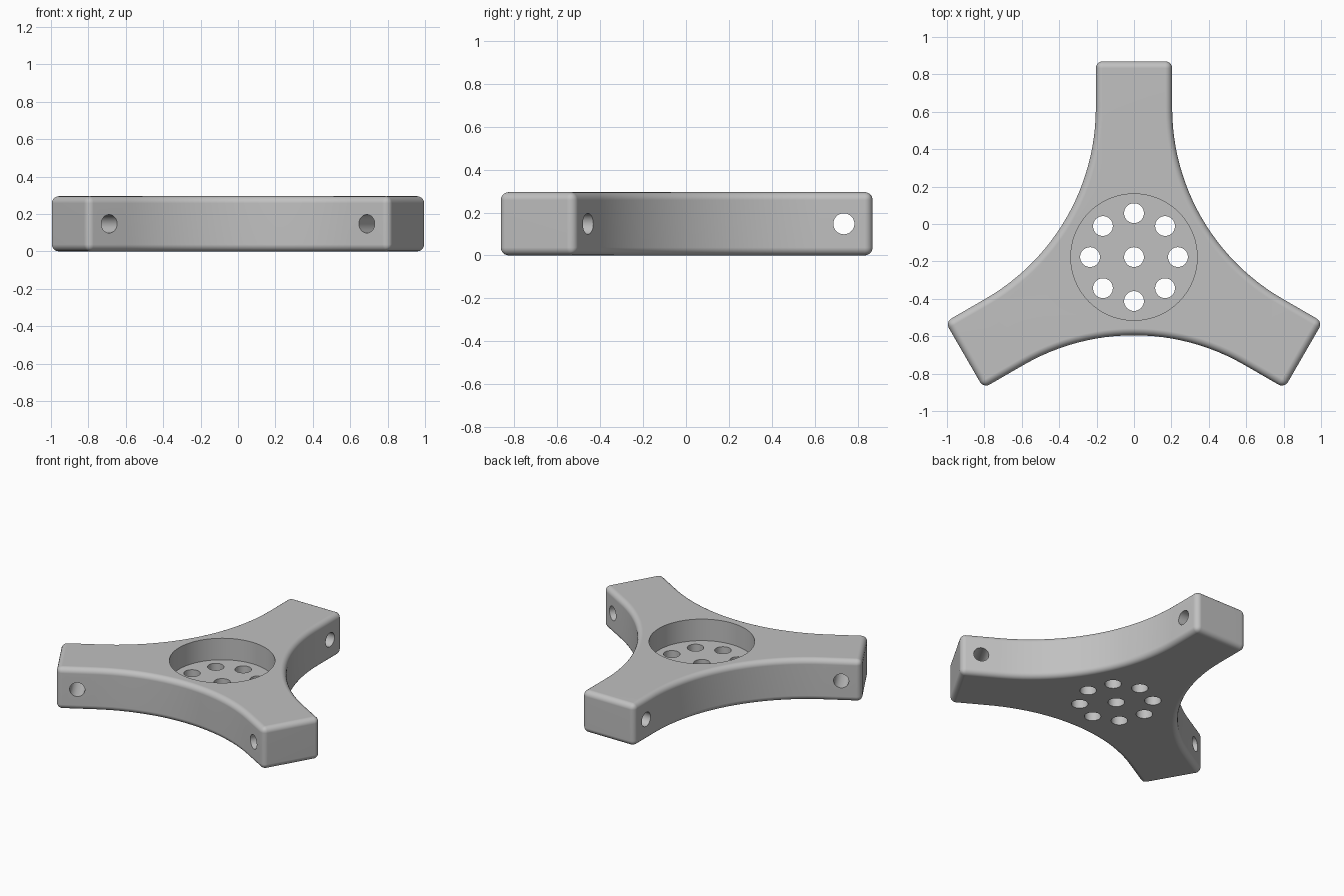
import bpy
import bmesh
from math import sin, cos, pi, sqrt, radians
from mathutils import Matrix, Vector

if "Cube" in bpy.data.objects:
    bpy.data.objects.remove(bpy.data.objects["Cube"], do_unlink=True)

HEIGHT = 0.295
HALF_WIDTH = 0.204      # half the width of an arm
REACH = 1.047           # hub centre to arm end
WAIST = 0.418           # hub centre to the middle of each curved side
FILLET = 0.037
HUB = Vector((0, -0.177, 0))
ARC_STEPS = 24

grey = bpy.data.materials.new("grey plastic")
grey.use_nodes = True
colour = (0.53, 0.53, 0.53, 1)
grey.diffuse_color = colour
grey.node_tree.nodes["Principled BSDF"].inputs["Base Color"].default_value = colour


def make_object(name, bm):
    mesh = bpy.data.meshes.new(name)
    bm.to_mesh(mesh)
    bm.free()
    mesh.materials.append(grey)
    obj = bpy.data.objects.new(name, mesh)
    bpy.context.collection.objects.link(obj)
    return obj


def add_cylinder(bm, radius, depth, matrix, sides=40):
    bmesh.ops.create_cone(bm, cap_ends=True, segments=sides, radius1=radius,
                          radius2=radius, depth=depth, matrix=matrix)


# Outline of one third: arm end corners, then the arc tangent to both arms
arc_centre = (WAIST - HALF_WIDTH) / (1 - cos(pi / 6))
arc_radius = arc_centre - WAIST
centre = Vector((arc_centre * cos(pi / 6), arc_centre * sin(pi / 6), 0))
third = [Vector((-HALF_WIDTH, REACH, 0)), Vector((HALF_WIDTH, REACH, 0))]
for i in range(ARC_STEPS + 1):
    a = pi + radians(60) * i / ARC_STEPS
    third.append(centre + arc_radius * Vector((cos(a), sin(a), 0)))

# Three-armed body, extruded and filleted
bm = bmesh.new()
verts, corners = [], []
for k in range(3):
    turn = Matrix.Rotation(-k * 2 * pi / 3, 3, 'Z')
    ring = [bm.verts.new(HUB + turn @ p) for p in third]
    corners += [v.co.copy() for v in ring[:2]]
    verts += ring
base = bm.faces.new(verts)
top = bmesh.ops.extrude_face_region(bm, geom=[base])["geom"]
bmesh.ops.translate(bm, vec=(0, 0, HEIGHT),
                    verts=[g for g in top if isinstance(g, bmesh.types.BMVert)])
bmesh.ops.recalc_face_normals(bm, faces=bm.faces)


def is_rounded(edge):
    a, b = (v.co for v in edge.verts)
    if abs(a.z - b.z) < 0.01:
        return True
    return any((a.xy - c.xy).length < 0.001 for c in corners)


bmesh.ops.bevel(bm, geom=[e for e in bm.edges if is_rounded(e)], offset=FILLET,
                offset_type='OFFSET', segments=5, profile=0.5, affect='EDGES')
body = make_object("three_arm_body", bm)

# Round recess in the top of the hub
bm = bmesh.new()
add_cylinder(bm, 0.338, 0.4, Matrix.Translation(HUB + Vector((0, 0, 0.143 + 0.2))), 72)
recess = make_object("recess_cutter", bm)

# Hub holes: one in the middle and a ring of eight; one cross hole per arm
bm = bmesh.new()
add_cylinder(bm, 0.053, 0.6, Matrix.Translation(HUB))
for k in range(8):
    a = k * pi / 4
    add_cylinder(bm, 0.053, 0.6,
                 Matrix.Translation(HUB + 0.235 * Vector((cos(a), sin(a), 0))))
for k in range(3):
    add_cylinder(bm, 0.049, 0.8,
                 Matrix.Translation(HUB) @ Matrix.Rotation(k * 2 * pi / 3, 4, 'Z')
                 @ Matrix.Translation((0, 0.913, HEIGHT / 2))
                 @ Matrix.Rotation(pi / 2, 4, 'Y'))
holes = make_object("hole_cutter", bm)

# Cut the body, then discard the cutters
bpy.ops.object.select_all(action='DESELECT')
bpy.context.view_layer.objects.active = body
body.select_set(True)
for cutter in (recess, holes):
    cutter.hide_render = True
    mod = body.modifiers.new(cutter.name, 'BOOLEAN')
    mod.operation = 'DIFFERENCE'
    mod.solver = 'EXACT'
    mod.object = cutter
    bpy.ops.object.modifier_apply(modifier=mod.name)
    bpy.data.objects.remove(cutter, do_unlink=True)

# Smooth fillets and holes, with flat faces kept flat
bpy.ops.object.shade_smooth_by_angle(angle=radians(35))
weighted = body.modifiers.new("flat_face_normals", 'WEIGHTED_NORMAL')
weighted.keep_sharp = True
